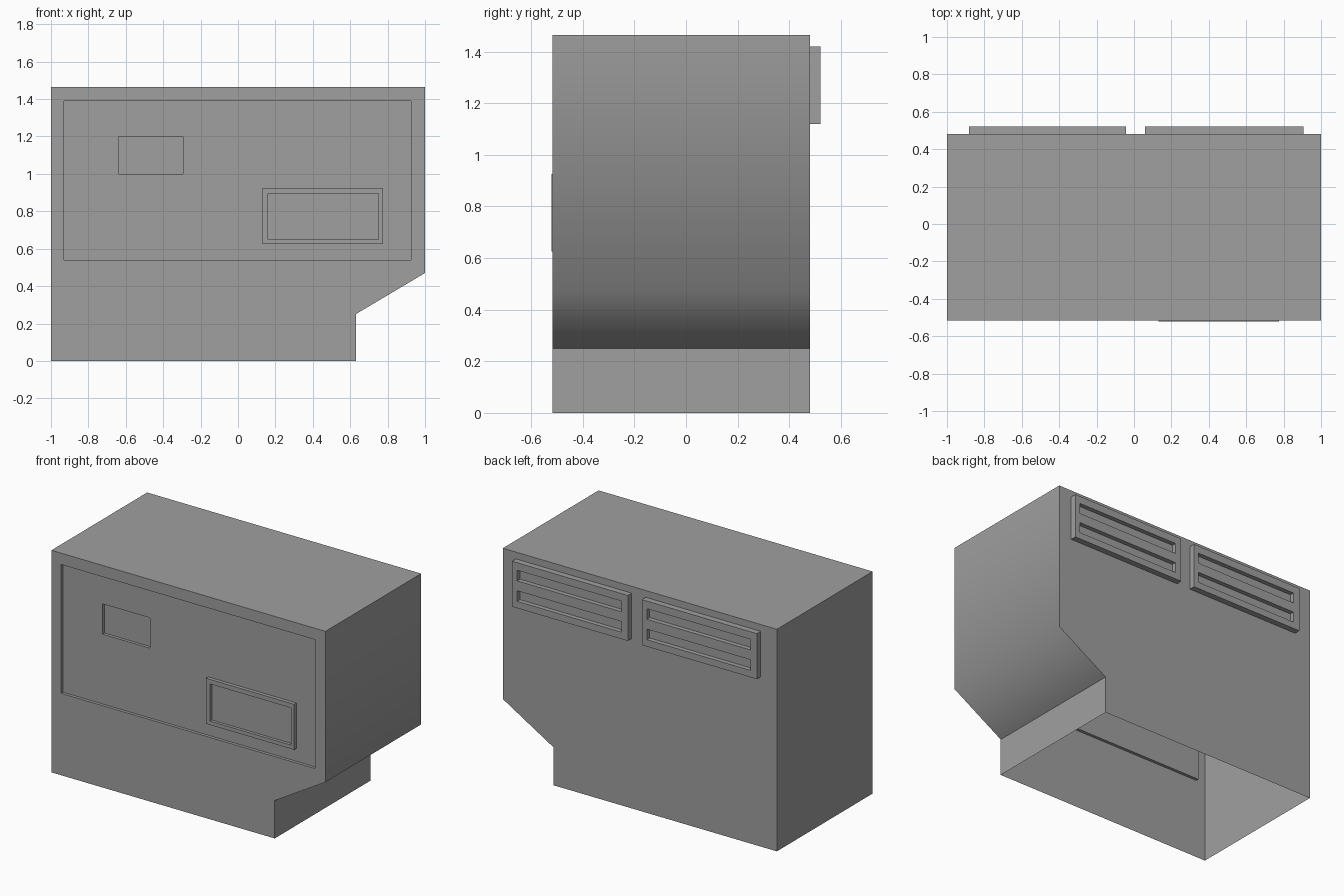
import bpy
import bmesh
import math

if "Cube" in bpy.data.objects:
    bpy.data.objects.remove(bpy.data.objects["Cube"])

FRONT, BACK, TOP = -0.517, 0.481, 1.465

# Single painted-metal colour
metal = bpy.data.materials.new("grey_metal")
metal.use_nodes = True
grey = (0.35, 0.35, 0.35, 1)
metal.diffuse_color = grey
metal.node_tree.nodes["Principled BSDF"].inputs["Base Color"].default_value = grey


def loop(bm, outline, y):
    """Closed ring of vertices at depth y."""
    return [bm.verts.new((x, y, z)) for x, z in outline]


def rect(x0, x1, z0, z1):
    return [(x0, z0), (x1, z0), (x1, z1), (x0, z1)]


def walls(bm, a, b, skip=()):
    """Join two matching rings with quads."""
    n = len(a)
    for i in range(n):
        if i not in skip:
            j = (i + 1) % n
            bm.faces.new((a[i], a[j], b[j], b[i]))


def sheet(bm, outer, holes):
    """Flat face with holes cut in it."""
    edges = []
    for ring in [outer] + holes:
        for i, v in enumerate(ring):
            w = ring[(i + 1) % len(ring)]
            edges.append(bm.edges.get((v, w)) or bm.edges.new((v, w)))
    bmesh.ops.triangle_fill(bm, use_beauty=True, edges=edges, normal=(0, -1, 0))


def pocket(bm, outline, y, floor_y):
    """Sunken rectangle; returns its rim."""
    rim, floor = loop(bm, outline, y), loop(bm, outline, floor_y)
    walls(bm, rim, floor)
    bm.faces.new(floor)
    return rim


def finish(bm, name):
    bmesh.ops.recalc_face_normals(bm, faces=bm.faces[:])
    for f in bm.faces:
        f.smooth = True
    # Only the gentle outward bend under the overhang stays soft
    for e in bm.edges:
        if len(e.link_faces) == 2:
            bend = e.calc_face_angle_signed(0)
            e.smooth = -0.1 < bend < math.radians(65)
    mesh = bpy.data.meshes.new(name)
    bm.to_mesh(mesh)
    bm.free()
    mesh.materials.append(metal)
    obj = bpy.data.objects.new(name, mesh)
    bpy.context.collection.objects.link(obj)
    return obj


# Cabinet shell, open underneath, with a sunken front panel and small window
bm = bmesh.new()
profile = [(-1, 0), (0.63, 0), (0.63, 0.25), (1, 0.47), (1, TOP), (-1, TOP)]
front, back = loop(bm, profile, FRONT), loop(bm, profile, BACK)
walls(bm, front, back, skip=(0,))
bm.faces.new(back)
panel_y = FRONT + 0.02
panel = rect(-0.93, 0.925, 0.54, 1.39)
rim, inner = loop(bm, panel, FRONT), loop(bm, panel, panel_y)
walls(bm, rim, inner)
sheet(bm, front, [rim])
window = pocket(bm, rect(-0.64, -0.295, 1.0, 1.2), panel_y, panel_y + 0.02)
sheet(bm, inner, [window])
finish(bm, "cabinet")


def raised_plate(name, outline, base_y, face_y, slots, floor_y):
    """Plate standing off a wall, with sunken slots in its face."""
    bm = bmesh.new()
    base, face = loop(bm, outline, base_y), loop(bm, outline, face_y)
    walls(bm, base, face)
    sheet(bm, face, [pocket(bm, s, face_y, floor_y) for s in slots])
    return finish(bm, name)


# Framed display on the front panel
raised_plate("display_frame", rect(0.13, 0.775, 0.625, 0.925), panel_y, -0.521,
             [rect(0.16, 0.75, 0.65, 0.895)], -0.501)

# Two slotted vents on the back
for name, x0, x1 in (("left_vent", 0.06, 0.905), ("right_vent", -0.882, -0.042)):
    slots = [rect(x0 + 0.045, x1 - 0.037, z, z + 0.07) for z in (1.165, 1.3)]
    raised_plate(name, rect(x0, x1, 1.12, 1.42), BACK, 0.521, slots, 0.491)
